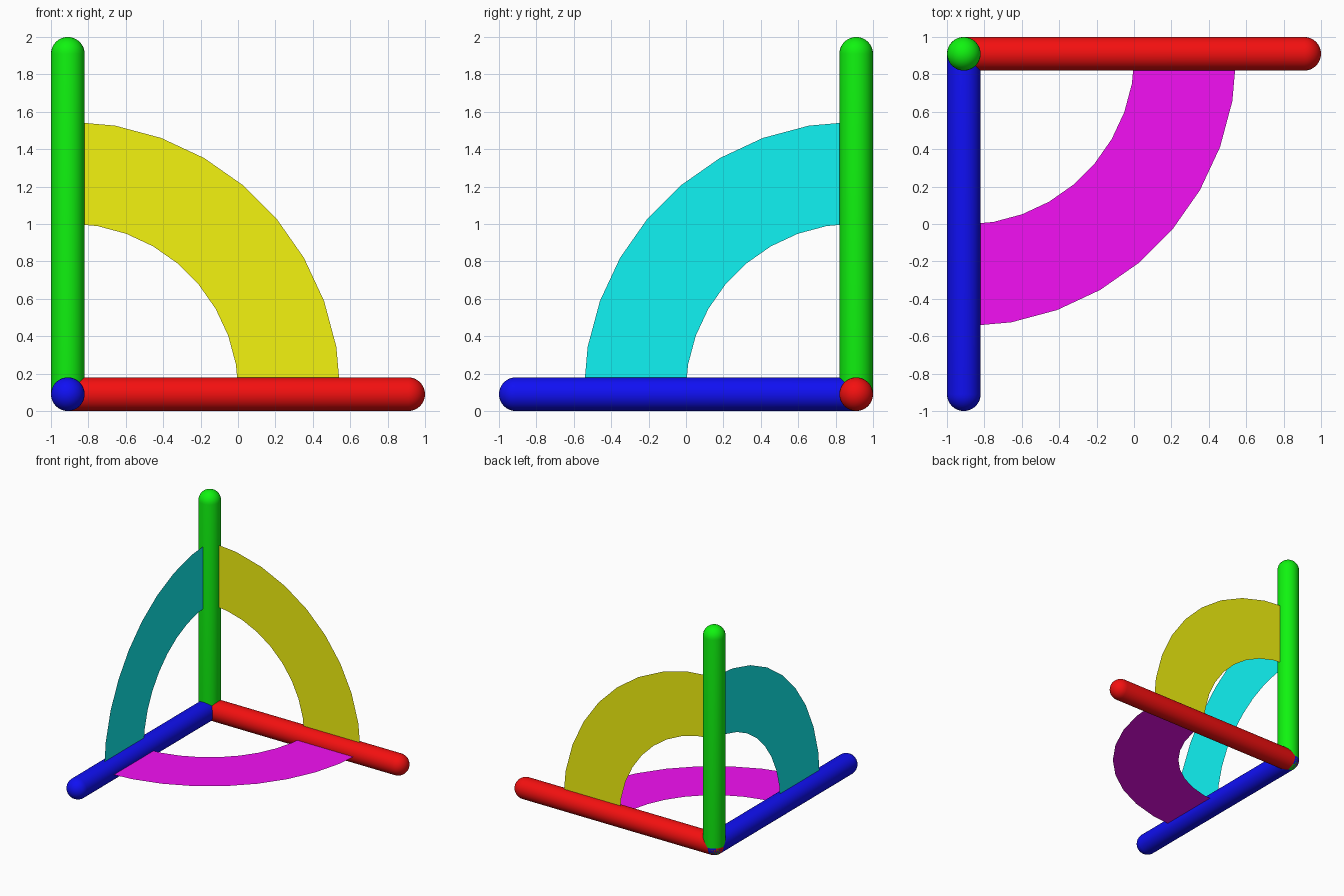
import bpy, bmesh
from math import sin, cos, pi, radians
from mathutils import Vector, Matrix

if "Cube" in bpy.data.objects:
    bpy.data.objects.remove(bpy.data.objects["Cube"])

CORNER = Vector((-0.91, 0.91, 0.09))
X, Y, Z = Vector((1, 0, 0)), Vector((0, -1, 0)), Vector((0, 0, 1))
R, LENGTH = 0.09, 1.82
INNER, OUTER = 0.913, 1.458
HI, LO = 0.9, 0.005


def finish(bm, name, color):
    mesh = bpy.data.meshes.new(name)
    bm.to_mesh(mesh)
    bm.free()
    obj = bpy.data.objects.new(name, mesh)
    bpy.context.collection.objects.link(obj)
    mat = bpy.data.materials.new(name + "_color")
    mat.diffuse_color = (*color, 1)
    mat.use_nodes = True
    mat.node_tree.nodes["Principled BSDF"].inputs["Base Color"].default_value = mat.diffuse_color
    mesh.materials.append(mat)
    return obj


def rod(name, direction, color):
    """Round-ended rod: a capsule profile spun about its length."""
    bm = bmesh.new()
    n = 8
    pts = [(R * sin(i * pi / 2 / n), -R * cos(i * pi / 2 / n)) for i in range(n + 1)]
    pts += [(r, LENGTH - z) for r, z in reversed(pts)]
    verts = [bm.verts.new((r, 0, z)) for r, z in pts]
    edges = [bm.edges.new(p) for p in zip(verts, verts[1:])]
    bmesh.ops.spin(bm, geom=verts + edges, cent=(0, 0, 0), axis=(0, 0, 1),
                   angle=2 * pi, steps=32)
    bmesh.ops.remove_doubles(bm, verts=bm.verts[:], dist=1e-4)
    bmesh.ops.recalc_face_normals(bm, faces=bm.faces[:])
    turn = Z.rotation_difference(direction).to_matrix().to_4x4()
    bm.transform(Matrix.Translation(CORNER) @ turn)
    for f in bm.faces:
        f.smooth = True
    return finish(bm, name, color)


def band(name, a, b, color):
    """Flat quarter ring between two rods, in 10 degree steps."""
    bm = bmesh.new()
    rows = []
    for i in range(10):
        t = radians(10 * i)
        d = a * cos(t) + b * sin(t)
        rows.append([bm.verts.new(CORNER + d * r) for r in (INNER, OUTER)])
    for p, q in zip(rows, rows[1:]):
        bm.faces.new((p[0], p[1], q[1], q[0]))
    return finish(bm, name, color)


# Three axis rods meeting at the corner
rod("rod_x", X, (HI, LO, LO))
rod("rod_y", Y, (LO, LO, HI))
rod("rod_z", Z, (LO, HI, LO))

# Quarter-ring bands joining each pair of rods, facing outward
band("band_xz", X, Z, (HI, HI, LO))
band("band_yz", Z, Y, (LO, HI, HI))
band("band_xy", Y, X, (HI, LO, HI))
